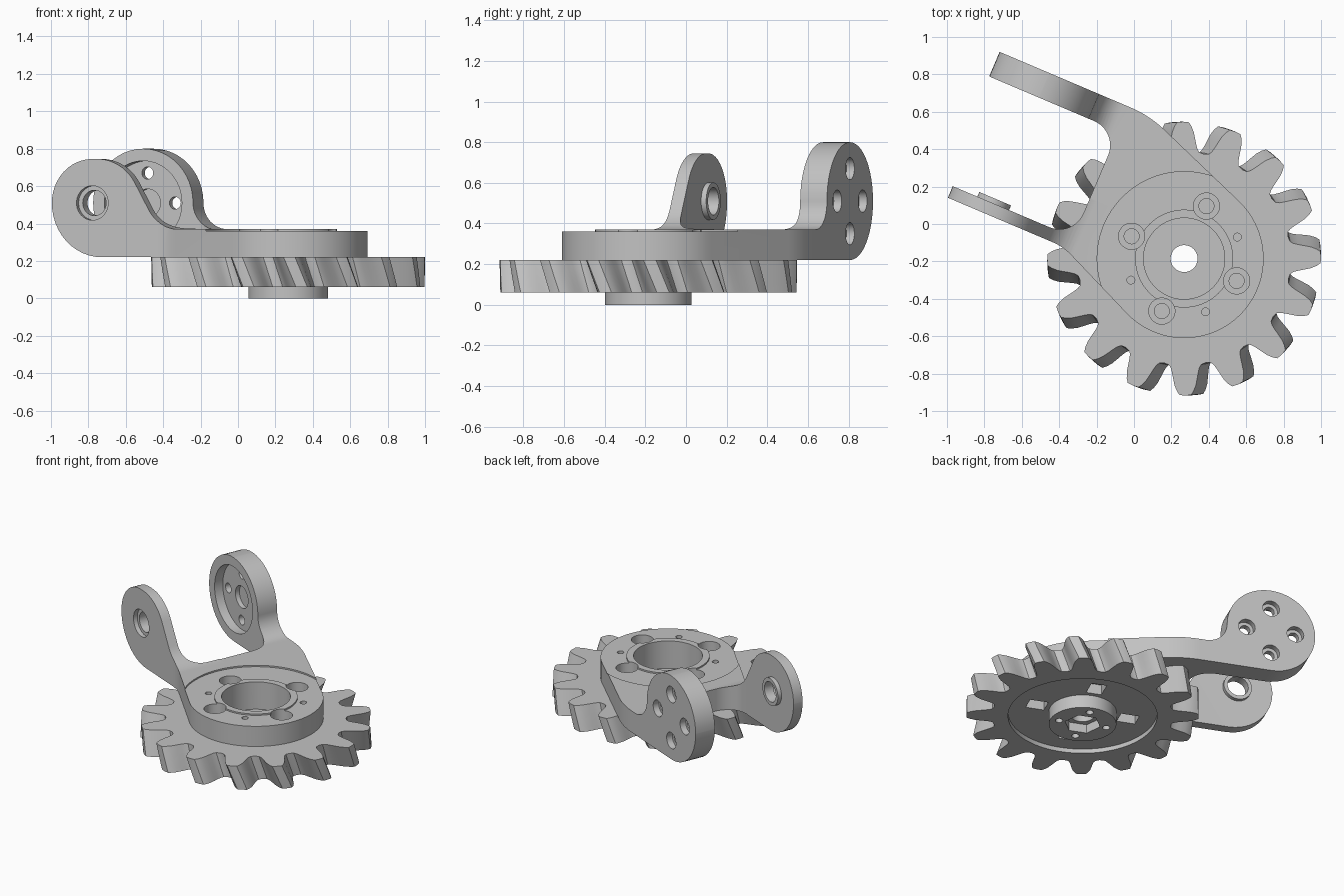
import bpy, bmesh
from math import cos, sin, tan, radians, pi
from mathutils import Vector, Matrix

if "Cube" in bpy.data.objects:
    bpy.data.objects.remove(bpy.data.objects["Cube"])

grey = bpy.data.materials.new("light_grey")
grey.use_nodes = True
colour = (0.54, 0.54, 0.54, 1)
grey.diffuse_color = colour
grey.node_tree.nodes["Principled BSDF"].inputs["Base Color"].default_value = colour


def circle(r, cx=0, cy=0, n=64, start=0):
    return [(cx + r * cos(start + 2 * pi * i / n), cy + r * sin(start + 2 * pi * i / n)) for i in range(n)]


def rounded(corners, steps=12):
    """Polygon from (x, y, radius) corners, each replaced by an arc."""
    out = []
    for i, (x, y, r) in enumerate(corners):
        p = Vector((x, y))
        if not r:
            out.append((x, y))
            continue
        a = (Vector(corners[i - 1][:2]) - p).normalized()
        b = (Vector(corners[(i + 1) % len(corners)][:2]) - p).normalized()
        half = a.angle(b) / 2
        centre = p + (a + b).normalized() * r / sin(half)
        s = p + a * r / tan(half) - centre
        e = p + b * r / tan(half) - centre
        sweep = s.angle_signed(e)
        for k in range(steps + 1):
            t = -sweep * k / steps
            out.append((centre.x + s.x * cos(t) - s.y * sin(t), centre.y + s.x * sin(t) + s.y * cos(t)))
    return out


def prism(name, pts, a, b, upright=False, twist=0, layers=1):
    """Extrude along z, or across the arms when upright."""
    bm = bmesh.new()
    loops = []
    for k in range(layers + 1):
        f = k / layers
        h = a + (b - a) * f
        c, s = cos(twist * (1 - f)), sin(twist * (1 - f))
        loops.append([bm.verts.new((x, -h, y) if upright else (x * c - y * s, x * s + y * c, h)) for x, y in pts])
    for lo, hi in zip(loops, loops[1:]):
        for i in range(len(pts)):
            bm.faces.new((lo[i - 1], lo[i], hi[i], hi[i - 1]))
    bm.faces.new(loops[0])
    bm.faces.new(loops[-1])
    bmesh.ops.recalc_face_normals(bm, faces=bm.faces)
    me = bpy.data.meshes.new(name)
    bm.to_mesh(me)
    bm.free()
    me.materials.append(grey)
    ob = bpy.data.objects.new(name, me)
    bpy.context.scene.collection.objects.link(ob)
    return ob


def combine(ob, tool, operation="DIFFERENCE"):
    mod = ob.modifiers.new("combine", "BOOLEAN")
    mod.operation, mod.solver, mod.object = operation, "EXACT", tool
    bpy.context.view_layer.objects.active = ob
    bpy.ops.object.modifier_apply(modifier=mod.name)
    bpy.data.objects.remove(tool)


def bore(ob, r, a, b, x=0, y=0, upright=False, n=40):
    combine(ob, prism("cutter", circle(r, x, y, n), a, b, upright))


# Bracket: plan outline trimmed by the side profile of each arm
arc = [(0.425 * cos(radians(d)), -0.425 * sin(radians(d)), 0) for d in range(111, 292, 4)]
arms = [(0.62, -0.194, 0.3), (1.4, -0.194, 0), (1.4, -0.127, 0), (0.59, -0.127, 0.14),
        (0.59, 0.489, 0.14), (1.4, 0.489, 0), (1.4, 0.632, 0), (0.47, 0.632, 0.6)]
bracket = prism("bracket", rounded(arc + [(u, -v, r) for u, v, r in arms]), 0.1, 0.95)
small = rounded([(-0.6, 0.22, 0), (1.29, 0.22, 0.29), (1.29, 0.745, 0.234),
                 (0.88, 0.745, 0.25), (0.67, 0.37, 0.2), (-0.6, 0.37, 0)])
large = rounded([(-0.6, 0.22, 0), (1.34, 0.22, 0.289), (1.34, 0.8, 0.289),
                 (0.76, 0.8, 0.289), (0.76, 0.37, 0.139), (-0.6, 0.37, 0)])
trim = prism("trim", small, -1, 0.1, True)
combine(trim, prism("trim_large", large, 0.09, 1, True), "UNION")
combine(bracket, trim, "INTERSECT")

# Bracket seat, bearing lip and bore
bore(bracket, 0.465, 0.36, 1, n=96)
combine(bracket, prism("lip", circle(0.262), 0.3, 0.37), "UNION")
bore(bracket, 0.217, 0.1, 1, n=64)

# Screw and pin holes around the bore
for i in range(4):
    t = i * pi / 2
    x, y = 0.305 * cos(t), 0.305 * sin(t)
    bore(bracket, 0.07, 0.29, 0.5, x, y)
    bore(bracket, 0.04, 0.1, 0.35, x, y)
    if i != 3:
        t += pi / 4
        bore(bracket, 0.021, 0.3, 0.5, 0.307 * cos(t), 0.307 * sin(t), n=20)
        
# Pivot of the thin arm
pu, pz = 1.055, 0.51
combine(bracket, prism("pivot_boss", circle(0.092, pu, pz), -0.16, -0.1, True), "UNION")
bore(bracket, 0.092, -0.3, -0.165, pu, pz, True)
bore(bracket, 0.068, -0.3, 0, pu, pz, True)

# Recessed flange of the thick arm
pu = 1.05
bore(bracket, 0.225, 0.4, 0.55, pu, pz, True, 64)
bore(bracket, 0.075, 0.5, 0.58, pu, pz, True)
for dx, dz in ((0.16, 0), (-0.16, 0), (0, 0.16), (0, -0.16)):
    bore(bracket, 0.055, 0.59, 0.8, pu + dx, pz + dz, True, 32)
    bore(bracket, 0.033, 0.5, 0.7, pu + dx, pz + dz, True, 32)

# Helical gear
flank = [(8.6, 0.574), (7.4, 0.59), (6.5, 0.615), (5.7, 0.645), (4.8, 0.68), (3.6, 0.71), (2.4, 0.73)]
tooth = [(-11.25, 0.568)] + [(-d, r) for d, r in flank] + [(0, 0.732)] + flank[::-1]
teeth = []
for i in range(16):
    for d, r in tooth:
        t = radians(d + 1 + 22.5 * i)
        teeth.append((r * cos(t), r * sin(t)))
gear = prism("helical_gear", teeth, 0.06, 0.22, twist=radians(5.2), layers=4)
bore(gear, 0.47, 0, 0.09, n=96)
bore(gear, 0.217, 0.18, 0.3, n=64)
bore(gear, 0.072, 0, 0.3)

# Nut slots under the gear
for i in range(4):
    t = i * pi / 2
    box = [(0.24, -0.05), (0.36, -0.05), (0.36, 0.05), (0.24, 0.05)]
    box = [(x * cos(t) - y * sin(t), x * sin(t) + y * cos(t)) for x, y in box]
    combine(gear, prism("slot", box, 0, 0.16))

# Hub with hexagonal socket
hub = prism("hub", circle(0.213), 0, 0.15)
bore(hub, 0.115, -0.1, 0.06, n=6)
bore(hub, 0.072, 0, 0.3)
for i in range(4):
    t = i * pi / 2
    bore(hub, 0.024, -0.1, 0.06, 0.155 * cos(t), 0.155 * sin(t), n=20)

# Place the parts and smooth the curved faces
place = Matrix.Translation((0.268, -0.185, 0)) @ Matrix.Rotation(radians(157), 4, "Z")
for ob in (bracket, gear, hub):
    ob.data.transform(place)
    bpy.ops.object.select_all(action="DESELECT")
    ob.select_set(True)
    bpy.context.view_layer.objects.active = ob
    bpy.ops.object.shade_smooth_by_angle(angle=radians(30))
